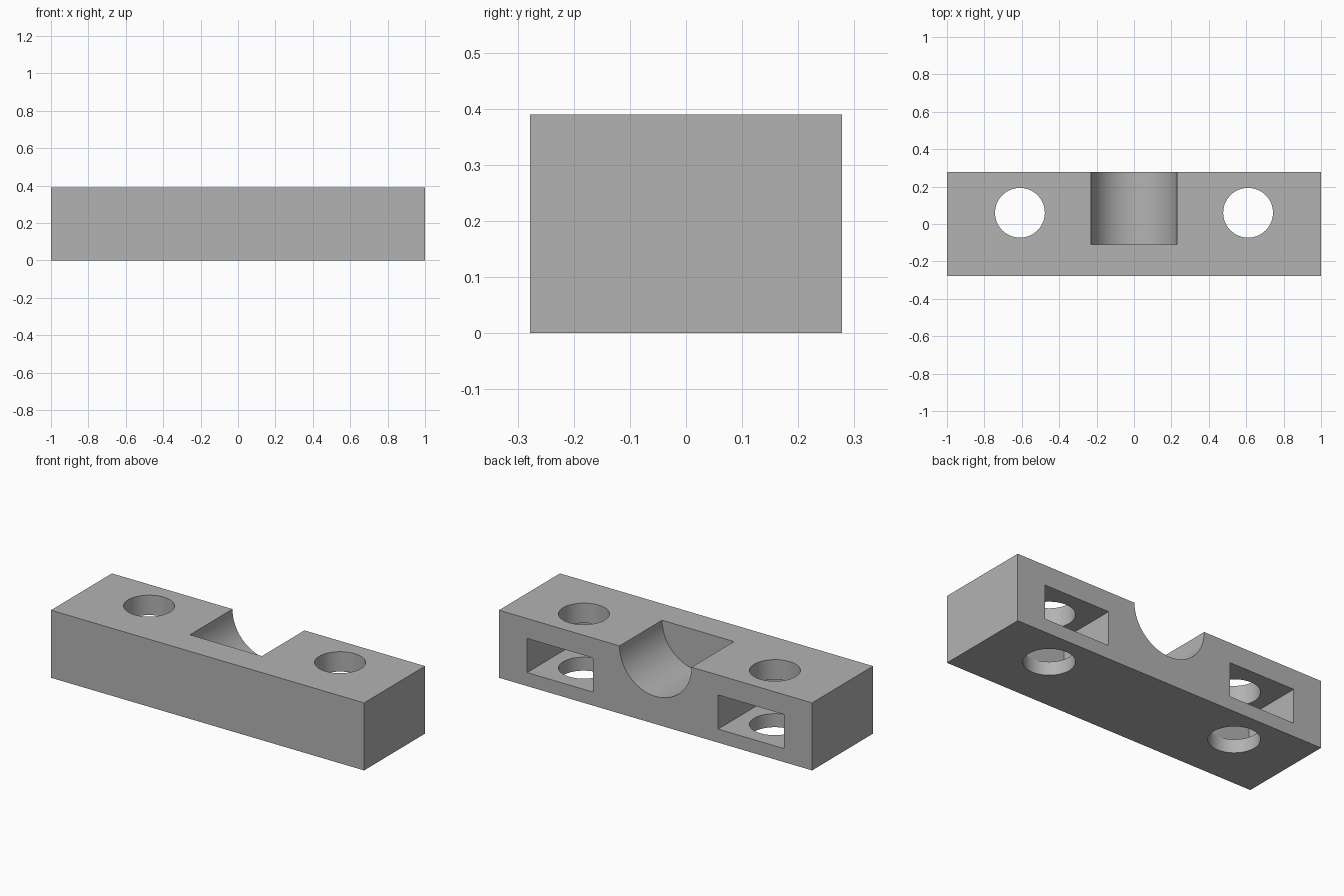
import bpy
import math

cube = bpy.data.objects.get("Cube")
if cube:
    bpy.data.objects.remove(cube, do_unlink=True)

LENGTH, DEPTH, HEIGHT = 2.0, 0.556, 0.39
BACK = DEPTH / 2
HOLE_X, HOLE_Y, HOLE_R = 0.61, 0.06, 0.133
SLOT_HALF, SLOT_LOW, SLOT_HIGH, SLOT_END = 0.21, 0.078, 0.275, -0.073
GROOVE_R, GROOVE_END = 0.23, -0.11
OVER = 0.1  # how far cutters stick out


def box(name, low, high):
    centre = [(a + b) / 2 for a, b in zip(low, high)]
    bpy.ops.mesh.primitive_cube_add(size=1, location=centre)
    ob = bpy.context.object
    ob.name = name
    ob.scale = [b - a for a, b in zip(low, high)]
    bpy.ops.object.transform_apply(location=True, rotation=True, scale=True)
    return ob


def cylinder(name, radius, depth, location, rotation=(0, 0, 0)):
    bpy.ops.mesh.primitive_cylinder_add(vertices=96, radius=radius, depth=depth,
                                        location=location, rotation=rotation)
    ob = bpy.context.object
    ob.name = name
    bpy.ops.object.transform_apply(location=True, rotation=True, scale=True)
    return ob


def cut(target, cutter):
    cutter.hide_render = True
    mod = target.modifiers.new(cutter.name, "BOOLEAN")
    mod.operation = "DIFFERENCE"
    mod.solver = "EXACT"
    mod.object = cutter
    bpy.context.view_layer.objects.active = target
    bpy.ops.object.modifier_apply(modifier=mod.name)
    bpy.data.objects.remove(cutter, do_unlink=True)


# Solid clamp block
block = box("clamp_block", (-LENGTH / 2, -BACK, 0), (LENGTH / 2, BACK, HEIGHT))

# Half-round groove in the top, open at the back
groove_len = BACK + OVER - GROOVE_END
cut(block, cylinder("groove_cutter", GROOVE_R, groove_len,
                    (0, GROOVE_END + groove_len / 2, HEIGHT), (math.pi / 2, 0, 0)))

# Nut slots from the back, and bolt holes straight through
for side in (-1, 1):
    x = side * HOLE_X
    cut(block, box("slot_cutter", (x - SLOT_HALF, SLOT_END, SLOT_LOW),
                   (x + SLOT_HALF, BACK + OVER, SLOT_HIGH)))
    cut(block, cylinder("hole_cutter", HOLE_R, HEIGHT + 2 * OVER,
                        (x, HOLE_Y, HEIGHT / 2)))

# Plain grey material
grey = bpy.data.materials.new("grey")
grey.use_nodes = True
colour = (0.45, 0.45, 0.45, 1)
grey.diffuse_color = colour
grey.node_tree.nodes["Principled BSDF"].inputs["Base Color"].default_value = colour
block.data.materials.clear()
block.data.materials.append(grey)

# Smooth round walls, sharp edges
bpy.ops.object.select_all(action="DESELECT")
block.select_set(True)
bpy.context.view_layer.objects.active = block
bpy.ops.object.shade_smooth_by_angle(angle=math.radians(30))
